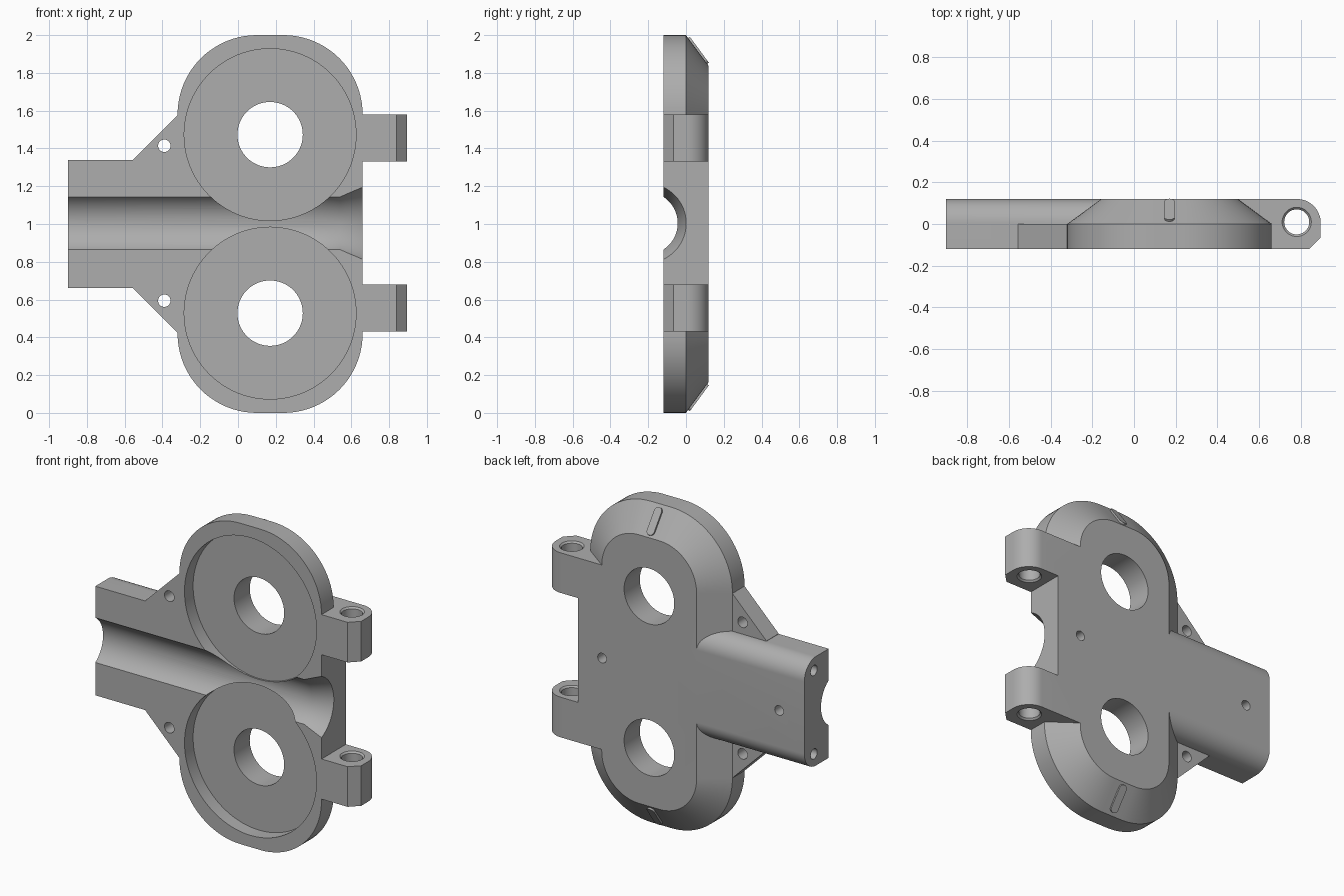
import bpy, bmesh
from math import sin, cos, pi, radians
from mathutils import Vector

cube = bpy.data.objects.get("Cube")
if cube:
    bpy.data.objects.remove(cube, do_unlink=True)

grey = bpy.data.materials.new("plain grey")
grey.use_nodes = True
GREY = (0.42, 0.42, 0.42, 1)
grey.diffuse_color = GREY
grey.node_tree.nodes["Principled BSDF"].inputs["Base Color"].default_value = GREY

FRONT, BACK, MID = -0.12, 0.12, 0.0
CX, CZ = 0.17, 1.0
LOBES = (CZ - 0.472, CZ + 0.473)


def loft(name, rings):
    """Skin a closed solid through rings with equal point counts."""
    bm = bmesh.new()
    loops = [[bm.verts.new(p) for p in ring] for ring in rings]
    n = len(loops[0])
    for a, b in zip(loops, loops[1:]):
        for i in range(n):
            j = (i + 1) % n
            bm.faces.new((a[i], a[j], b[j], b[i]))
    bm.faces.new(loops[0][::-1])
    bm.faces.new(loops[-1])
    bmesh.ops.recalc_face_normals(bm, faces=bm.faces)
    mesh = bpy.data.meshes.new(name)
    bm.to_mesh(mesh)
    bm.free()
    mesh.materials.append(grey)
    ob = bpy.data.objects.new(name, mesh)
    bpy.context.collection.objects.link(ob)
    return ob


def place(axis, d, u, v):
    """Point at distance d along the axis, u and v across it."""
    return {"x": (d, u, v), "y": (u, d, v), "z": (u, v, d)}[axis]


def prism(name, axis, outline, lo, hi):
    return loft(name, [[place(axis, d, u, v) for u, v in outline] for d in (lo, hi)])


def lathe(name, axis, u, v, profile, n=72):
    """Turned shape: profile holds (distance, radius) pairs."""
    return loft(name, [[place(axis, d, u + r * cos(2 * pi * i / n), v + r * sin(2 * pi * i / n))
                        for i in range(n)] for d, r in profile])


def arc(u, v, r, start, end, n=16):
    angles = [radians(start + (end - start) * i / n) for i in range(n + 1)]
    return [(u + r * cos(a), v + r * sin(a)) for a in angles]


def combine(base, tool, operation):
    mod = base.modifiers.new(operation.lower(), 'BOOLEAN')
    mod.operation, mod.solver, mod.object = operation, 'EXACT', tool
    bpy.context.view_layer.objects.active = base
    bpy.ops.object.modifier_apply(modifier=mod.name)
    bpy.data.objects.remove(tool, do_unlink=True)


def body_outline(inset):
    r, fx, fz = 0.42 - inset, 0.07, 0.58
    corners = ((1, 1, 0), (-1, 1, 90), (-1, -1, 180), (1, -1, 270))
    return [p for sx, sz, a in corners
            for p in arc(CX + sx * fx, CZ + sz * fz, r, a, a + 90, 20)]


# Main two-lobed body with a sloping back rim
body = loft("clamp_body", [[(u, d, v) for u, v in body_outline(inset)]
                           for d, inset in ((FRONT, 0), (MID, 0), (BACK, 0.163))])

adds = []
# Tube housing with rounded back edges, and the square hinge-side block
half, rnd = 0.34, 0.115
housing = ([(FRONT, CZ - half)] + arc(BACK - rnd, CZ - half + rnd, rnd, -90, 0)
           + arc(BACK - rnd, CZ + half - rnd, rnd, 0, 90) + [(FRONT, CZ + half)])
adds.append(prism("tube_housing", "x", housing, -0.9, 0.1))
block = [(FRONT, CZ - half), (BACK, CZ - half), (BACK, CZ + half), (FRONT, CZ + half)]
adds.append(prism("hinge_block", "x", block, 0.1, 0.66))

# Hinge knuckles with arms reaching into the body
HX, HY, HR = 0.78, 0.005, 0.115
knuckle = [(0.4, FRONT), (0.84, FRONT), (HX + HR, -0.065)] + arc(HX, HY, HR, 0, 90) + [(0.4, BACK)]
for lo, hi in ((0.43, 0.68), (1.33, 1.58)):
    adds.append(prism("hinge_knuckle", "z", knuckle, lo, hi))

for s in (-1, 1):
    # Triangular gussets
    gusset = [(-0.555, CZ + s * 0.335), (-0.555, CZ + s * 0.342), (-0.315, CZ + s * 0.58),
              (-0.2, CZ + s * 0.58), (-0.2, CZ + s * 0.335)]
    adds.append(prism("gusset", "y", gusset, FRONT, MID))
    # Raised index bar lying on the sloping rim
    slope = Vector((0, 0.12, -s * 0.163)).normalized()
    normal = Vector((0, 0.163, s * 0.12)).normalized()
    centre = Vector((CX, 0.062, CZ + s * (1 - 0.062 * 0.163 / 0.12)))
    slot = arc(0, 0.06, 0.025, 0, 180, 10) + arc(0, -0.06, 0.025, 180, 360, 10)
    adds.append(loft("index_bar", [[centre + Vector((u, 0, 0)) + slope * v + normal * h
                                    for u, v in slot] for h in (-0.03, 0.011)]))
for part in adds:
    combine(body, part, 'UNION')

cuts = []
# Flared tube channel along the front
cuts.append(lathe("channel", "x", -0.21, CZ + 0.004,
                  ((-1, 0.166), (0.54, 0.166), (0.66, 0.211), (0.72, 0.234)), 96))
for z in LOBES:
    # Round pockets and their through holes
    cuts.append(lathe("pocket", "y", CX, z, ((-0.2, 0.455), (-0.035, 0.455)), 96))
    cuts.append(lathe("lobe_hole", "y", CX, z, ((-0.2, 0.173), (0.2, 0.173))))
for lo, hi in ((0.43, 0.68), (1.33, 1.58)):
    # Countersunk pin holes
    cuts.append(lathe("pin_hole", "z", HX, HY + 0.005,
                      ((lo - 0.01, 0.08), (lo + 0.01, 0.06), (hi - 0.01, 0.06), (hi + 0.01, 0.08)), 48))
for s in (-1, 1):
    # Screw holes in the gussets and the housing end
    cuts.append(lathe("gusset_hole", "y", -0.39, CZ + 0.004 + s * 0.41, ((-0.2, 0.033), (0.2, 0.033)), 32))
    cuts.append(lathe("end_hole", "x", 0.025, CZ + s * 0.26, ((-1, 0.032), (-0.78, 0.032)), 32))
for x in (0.495, -0.726):
    # Blind holes in the back
    cuts.append(lathe("back_hole", "y", x, CZ, ((0.03, 0.03), (0.2, 0.03)), 32))
for cutter in cuts:
    combine(body, cutter, 'DIFFERENCE')

bpy.ops.object.select_all(action='DESELECT')
body.select_set(True)
bpy.context.view_layer.objects.active = body
bpy.ops.object.shade_smooth_by_angle(angle=radians(25))
